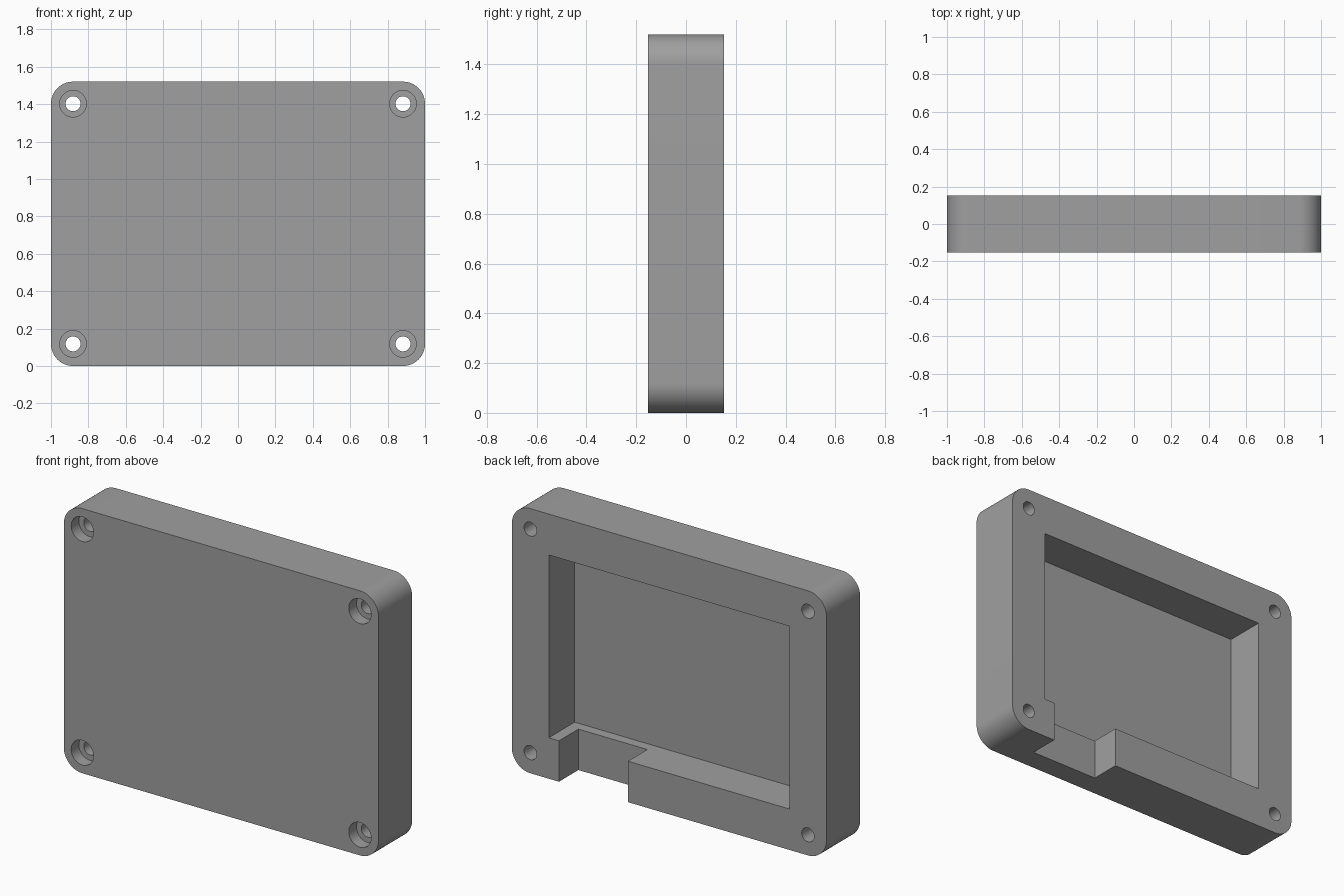
import bpy, bmesh, math

if "Cube" in bpy.data.objects:
    bpy.data.objects.remove(bpy.data.objects["Cube"])

W, H, D = 2.0, 1.52, 0.306      # width, height, thickness
R = 0.118                       # corner radius and screw inset
MARGIN = 0.235                  # rim width around the pocket
FRONT, BACK = -D / 2, D / 2

grey = bpy.data.materials.new("plain grey")
grey.diffuse_color = (0.35, 0.35, 0.35, 1)
grey.use_nodes = True
grey.node_tree.nodes["Principled BSDF"].inputs["Base Color"].default_value = grey.diffuse_color


def prism(name, outline, y0, y1):
    """Extrude an (x, z) outline from y0 to y1."""
    bm = bmesh.new()
    face = bm.faces.new([bm.verts.new((x, y0, z)) for x, z in outline])
    ext = bmesh.ops.extrude_face_region(bm, geom=[face])
    verts = [v for v in ext["geom"] if isinstance(v, bmesh.types.BMVert)]
    bmesh.ops.translate(bm, verts=verts, vec=(0, y1 - y0, 0))
    bmesh.ops.recalc_face_normals(bm, faces=bm.faces)
    mesh = bpy.data.meshes.new(name)
    bm.to_mesh(mesh)
    bm.free()
    mesh.materials.append(grey)
    obj = bpy.data.objects.new(name, mesh)
    bpy.context.collection.objects.link(obj)
    return obj


def arc(cx, cz, r, start, sweep, n):
    return [(cx + r * math.cos(start + sweep * i / n),
             cz + r * math.sin(start + sweep * i / n)) for i in range(n + 1)]


def rect(x0, x1, z0, z1):
    return [(x0, z0), (x1, z0), (x1, z1), (x0, z1)]


def circle(cx, cz, r):
    return arc(cx, cz, r, 0, 2 * math.pi, 48)[:-1]


# Case body with rounded corners
corners = [(W / 2 - R, H - R), (R - W / 2, H - R), (R - W / 2, R), (W / 2 - R, R)]
outline = []
for i, (cx, cz) in enumerate(corners):
    outline += arc(cx, cz, R, i * math.pi / 2, math.pi / 2, 16)
case = prism("case", outline, FRONT, BACK)

# Pocket open to the back, and cable notch through the bottom rim
cutters = [
    prism("pocket_cutter", rect(MARGIN - W / 2, W / 2 - MARGIN, MARGIN, H - MARGIN),
          BACK - 0.235, BACK + 0.1),
    prism("notch_cutter", rect(0.262, 0.70, -0.1, MARGIN + 0.05),
          BACK - 0.176, BACK + 0.1),
]
# Screw holes with counterbores on the front
for cx, cz in corners:
    cutters.append(prism("screw_hole_cutter", circle(cx, cz, 0.04), FRONT - 0.1, BACK + 0.1))
    cutters.append(prism("counterbore_cutter", circle(cx, cz, 0.071), FRONT - 0.1, FRONT + 0.07))

bpy.context.view_layer.objects.active = case
case.select_set(True)
for cutter in cutters:
    cutter.hide_render = True
    mod = case.modifiers.new("cut", 'BOOLEAN')
    mod.operation = 'DIFFERENCE'
    mod.solver = 'EXACT'
    mod.object = cutter
    bpy.ops.object.modifier_apply(modifier=mod.name)
    bpy.data.objects.remove(cutter)

bpy.ops.object.shade_smooth_by_angle(angle=math.radians(30))
